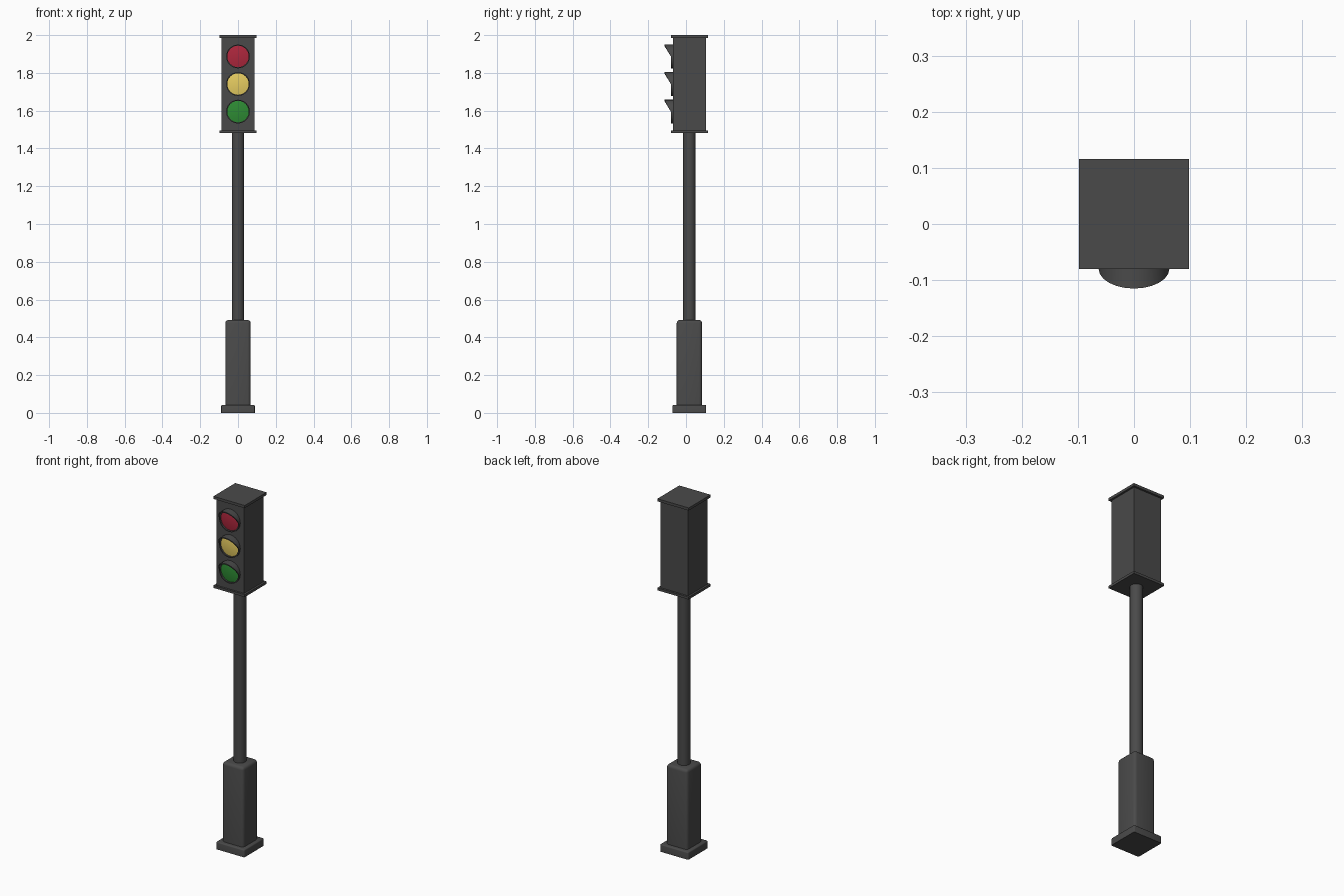
import bpy, bmesh, math

if "Cube" in bpy.data.objects:
    bpy.data.objects.remove(bpy.data.objects["Cube"])

CY = 0.018  # depth axis shared by pole, base and head


def mat(name, rgb):
    m = bpy.data.materials.new(name)
    m.diffuse_color = (*rgb, 1)
    m.use_nodes = True
    m.node_tree.nodes["Principled BSDF"].inputs["Base Color"].default_value = m.diffuse_color
    return m


GREY = mat("dark grey", (0.068, 0.068, 0.068))
RED = mat("red", (0.42, 0.02, 0.046))
YELLOW = mat("yellow", (0.80, 0.61, 0.12))
GREEN = mat("green", (0.027, 0.26, 0.034))


def finish(name, bm, material, smooth=True):
    bmesh.ops.recalc_face_normals(bm, faces=bm.faces)
    me = bpy.data.meshes.new(name)
    bm.to_mesh(me)
    bm.free()
    me.materials.append(material)
    ob = bpy.data.objects.new(name, me)
    bpy.context.collection.objects.link(ob)
    if smooth:
        bpy.ops.object.select_all(action='DESELECT')
        ob.select_set(True)
        bpy.context.view_layer.objects.active = ob
        bpy.ops.object.shade_smooth_by_angle(angle=math.radians(40))
    return ob


def box(name, half, z0, z1, bevel=0.0, keep_bottom=True):
    bm = bmesh.new()
    bmesh.ops.create_cube(bm, size=1)
    for v in bm.verts:
        v.co = (v.co.x * 2 * half, v.co.y * 2 * half + CY,
                z0 + (v.co.z + 0.5) * (z1 - z0))
    if bevel:
        edges = [e for e in bm.edges
                 if not (keep_bottom and all(v.co.z < z0 + 1e-4 for v in e.verts))]
        bmesh.ops.bevel(bm, geom=edges, offset=bevel, segments=3,
                        profile=0.5, affect='EDGES')
    return finish(name, bm, GREY)


# Base and pole
box("base_foot", 0.089, 0.0, 0.042, 0.006)
box("base_post", 0.067, 0.04, 0.492, 0.016)
bm = bmesh.new()
bmesh.ops.create_cone(bm, cap_ends=True, segments=24, radius1=0.033,
                      radius2=0.033, depth=1.02)
bmesh.ops.translate(bm, verts=bm.verts, vec=(0, CY, 0.98))
finish("pole", bm, GREY)

# Signal head with top and bottom plates
box("head_bottom_plate", 0.098, 1.481, 1.495)
box("head_body", 0.087, 1.49, 1.99)
box("head_top_plate", 0.098, 1.985, 2.0)

FACE = CY - 0.087  # y of the head's front face
N = 24


def ring(bm, cz, radius, depth):
    """Circle in the xz plane; depth(c) gives y from the cosine off the top."""
    out = []
    for i in range(N):
        a = 2 * math.pi * i / N
        out.append(bm.verts.new((radius * math.sin(a), depth(math.cos(a)),
                                 cz + radius * math.cos(a))))
    return out


def bridge(bm, a, b):
    for i in range(N):
        j = (i + 1) % N
        bm.faces.new((a[i], a[j], b[j], b[i]))


def visor(name, cz):
    # Rim all round, its upper half cut on a slant to form the hood
    bm = bmesh.new()
    lip = lambda c: -0.080 - 0.035 * max(0, c)
    back = lambda c: FACE + 0.004
    loops = [ring(bm, cz, 0.063, back), ring(bm, cz, 0.063, lip),
             ring(bm, cz, 0.057, lip), ring(bm, cz, 0.057, back)]
    for k in range(4):
        bridge(bm, loops[k], loops[(k + 1) % 4])
    finish(name, bm, GREY)


def lens(name, cz, material):
    # Shallow dome inside the rim
    bm = bmesh.new()
    outer = ring(bm, cz, 0.058, lambda c: FACE - 0.002)
    mid = ring(bm, cz, 0.035, lambda c: FACE - 0.006)
    tip = bm.verts.new((0, FACE - 0.008, cz))
    bridge(bm, outer, mid)
    for i in range(N):
        bm.faces.new((mid[i], mid[(i + 1) % N], tip))
    bm.faces.new(outer)
    finish(name, bm, material)


for label, z, m in (("red", 1.887, RED), ("yellow", 1.741, YELLOW),
                    ("green", 1.595, GREEN)):
    visor(label + "_visor", z)
    lens(label + "_lens", z, m)
